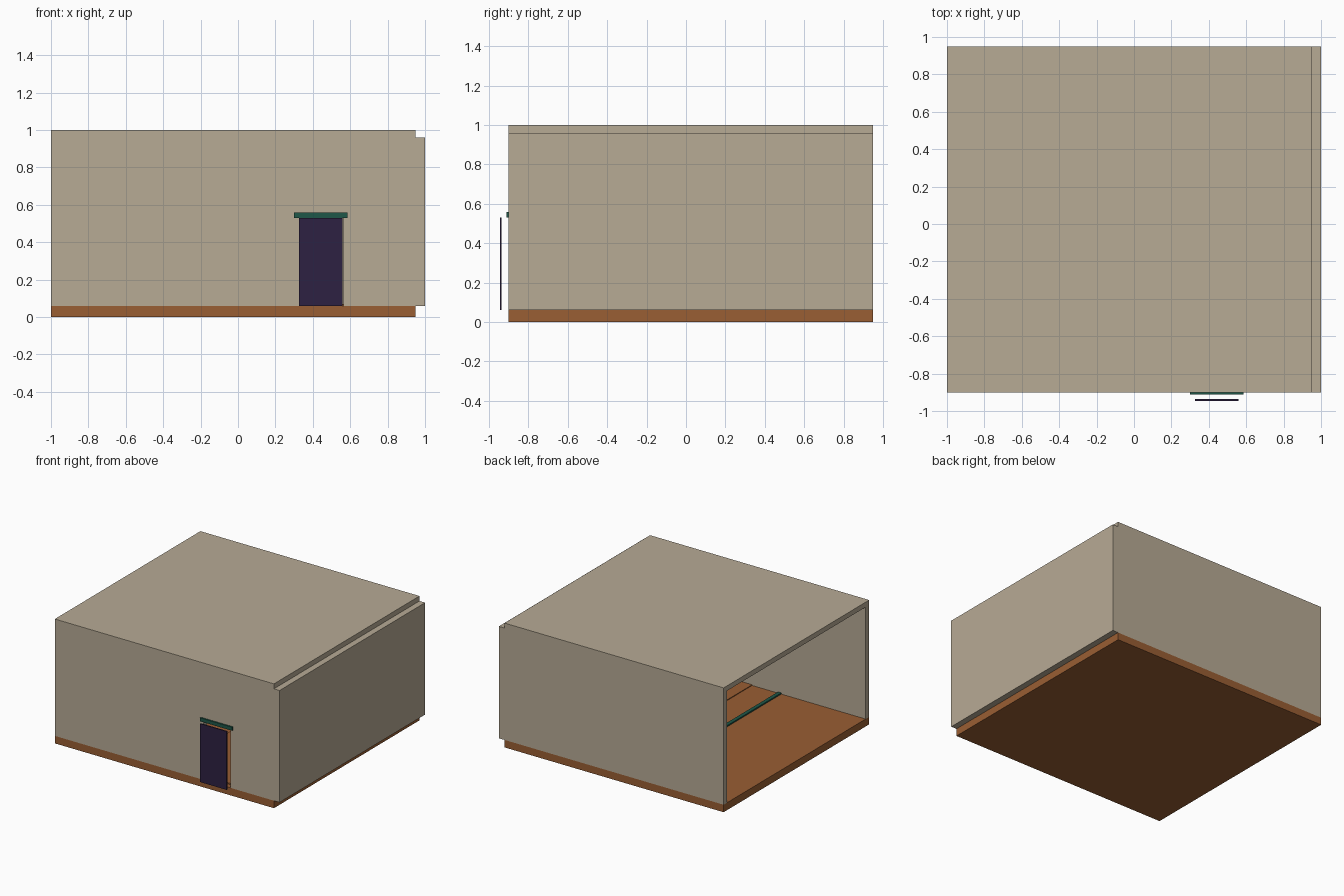
import bpy

if "Cube" in bpy.data.objects:
    bpy.data.objects.remove(bpy.data.objects["Cube"])


def material(name, color):
    m = bpy.data.materials.new(name)
    m.diffuse_color = (*color, 1)
    m.use_nodes = True
    m.node_tree.nodes["Principled BSDF"].inputs["Base Color"].default_value = m.diffuse_color
    return m


beige = material("beige plaster", (0.475, 0.405, 0.30))
brown = material("brown wood", (0.32, 0.112, 0.033))
purple = material("dark purple", (0.027, 0.015, 0.054))
green = material("dark green", (0.013, 0.095, 0.065))


def box(name, x, y, z, mat):
    """Box spanning the given (low, high) ranges."""
    bpy.ops.mesh.primitive_cube_add(size=1)
    ob = bpy.context.object
    ob.name = name
    ob.location = [(a + b) / 2 for a, b in (x, y, z)]
    ob.scale = [b - a for a, b in (x, y, z)]
    bpy.ops.object.transform_apply(location=True, rotation=False, scale=True)
    ob.data.materials.append(mat)
    return ob


X = (-1.0, 0.95)
Y = (-0.90, 0.95)
WALL_Z = (0.06, 0.96)
T = 0.045  # wall thickness

# Floor and ceiling slabs
box("floor", X, Y, (0, 0.06), brown)
box("ceiling", X, Y, (0.96, 1.0), beige)

# Back and right walls; the left side stays open
box("back_wall", X, (Y[1] - T, Y[1]), WALL_Z, beige)
box("right_wall", (0.95, 1.0), Y, WALL_Z, beige)

# Front wall with a doorway
front = box("front_wall", X, (Y[0], Y[0] + T), WALL_Z, beige)
cutter = box("doorway_cutter", (0.325, 0.565), (-1.0, -0.8), (0.0, 0.53), beige)
cutter.hide_render = True
cutter.hide_viewport = True
cut = front.modifiers.new("doorway", "BOOLEAN")
cut.operation = "DIFFERENCE"
cut.solver = "EXACT"
cut.object = cutter

# Door panel standing in front of the doorway, and its lintel
box("door", (0.325, 0.56), (-0.945, -0.936), (0.06, 0.53), purple)
box("lintel", (0.30, 0.585), (-0.912, -0.90), (0.53, 0.558), green)

# Shallow floor boards and a green strip across the room
inner_y = (Y[0] + T, Y[1] - T)
box("floor_board_low", (0.01, 0.28), inner_y, (0.06, 0.066), brown)
box("floor_board_high", (0.28, 0.95), inner_y, (0.06, 0.07), brown)
box("floor_strip", (-0.25, -0.22), inner_y, (0.06, 0.07), green)
